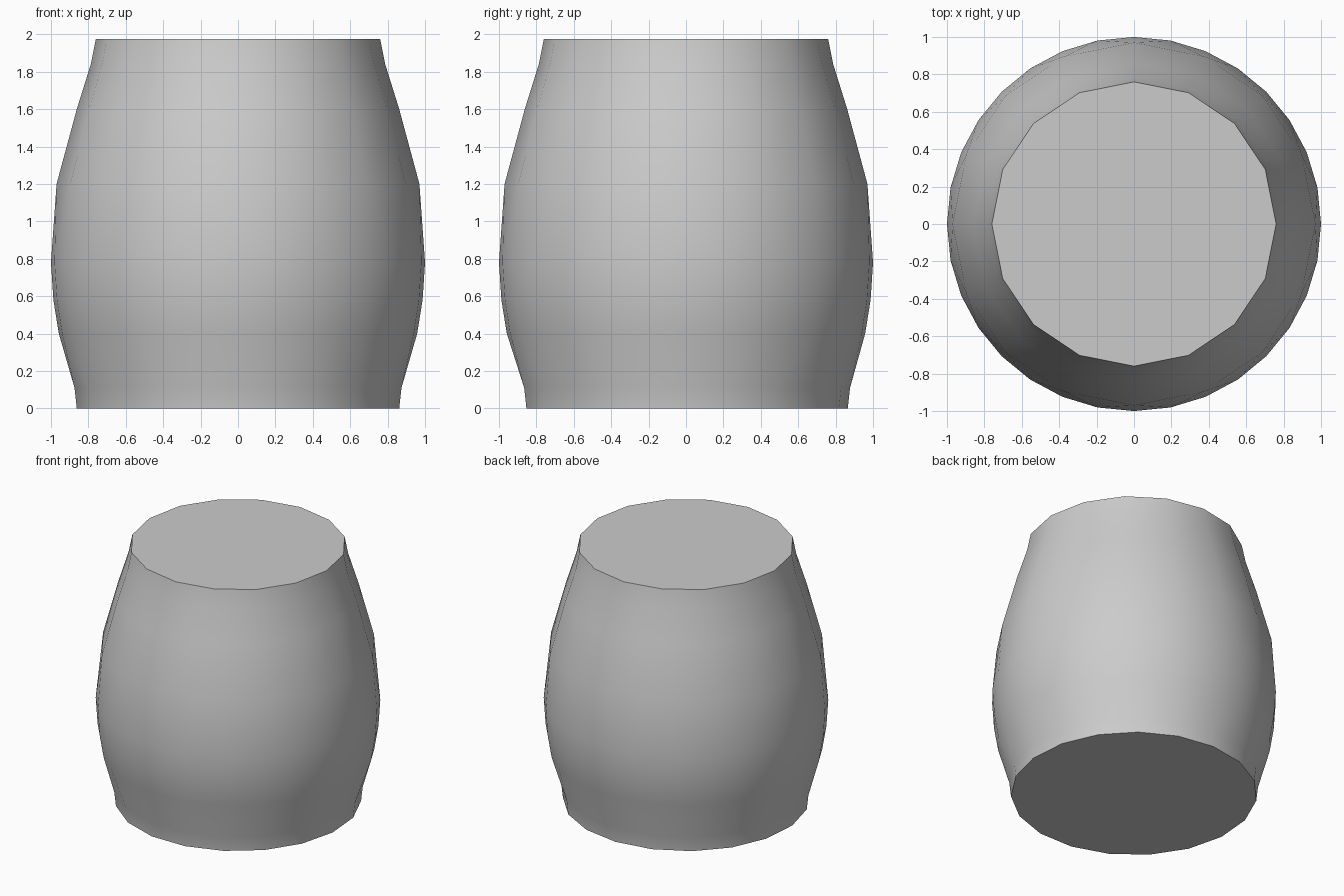
import bpy, bmesh
from math import sin, cos, pi, radians

old = bpy.data.objects.get("Cube")
if old:
    bpy.data.objects.remove(old)

# Barrel profile from bottom to top: height, radius, sides
PROFILE = [(0, .865, 19), (.11, .877, 19), (.4, .958, 32), (.58, .987, 32),
           (.78, 1, 32), (1.2, .97, 16), (1.6, .862, 16), (1.84, .787, 16),
           (1.975, .76, 16)]


def add_ring(bm, z, radius, sides):
    """Ring with its first corner at the back, counter-clockwise from above."""
    turns = [2 * pi * i / sides for i in range(sides)]
    return [bm.verts.new((-radius * sin(a), radius * cos(a), z)) for a in turns]


def join_rings(bm, low, high):
    """Walls between two rings, zipped when their corner counts differ."""
    n, m = len(low), len(high)
    if n == m:
        for i in range(n):
            k = (i + 1) % n
            bm.faces.new((low[i], low[k], high[k], high[i]))
        return
    i = j = 0
    while i < n or j < m:
        if j == m or (i < n and (i + .5) / n <= (j + .5) / m):
            bm.faces.new((low[i], low[(i + 1) % n], high[j % m]))
            i += 1
        else:
            bm.faces.new((low[i % n], high[(j + 1) % m], high[j]))
            j += 1


# Grey material
grey = bpy.data.materials.new("grey")
grey.use_nodes = True
colour = (.6, .6, .6, 1)
grey.diffuse_color = colour
grey.node_tree.nodes["Principled BSDF"].inputs["Base Color"].default_value = colour

# Barrel walls and end caps
bm = bmesh.new()
rings = [add_ring(bm, *step) for step in PROFILE]
for low, high in zip(rings, rings[1:]):
    join_rings(bm, low, high)
bm.faces.new(rings[0][::-1])
bm.faces.new(rings[-1])
bmesh.ops.recalc_face_normals(bm, faces=bm.faces)

mesh = bpy.data.meshes.new("barrel_body")
bm.to_mesh(mesh)
bm.free()
mesh.materials.append(grey)
body = bpy.data.objects.new("barrel_body", mesh)
bpy.context.collection.objects.link(body)

# Smooth walls, sharp rims
bpy.context.view_layer.objects.active = body
body.select_set(True)
bpy.ops.object.shade_smooth_by_angle(angle=radians(40))
